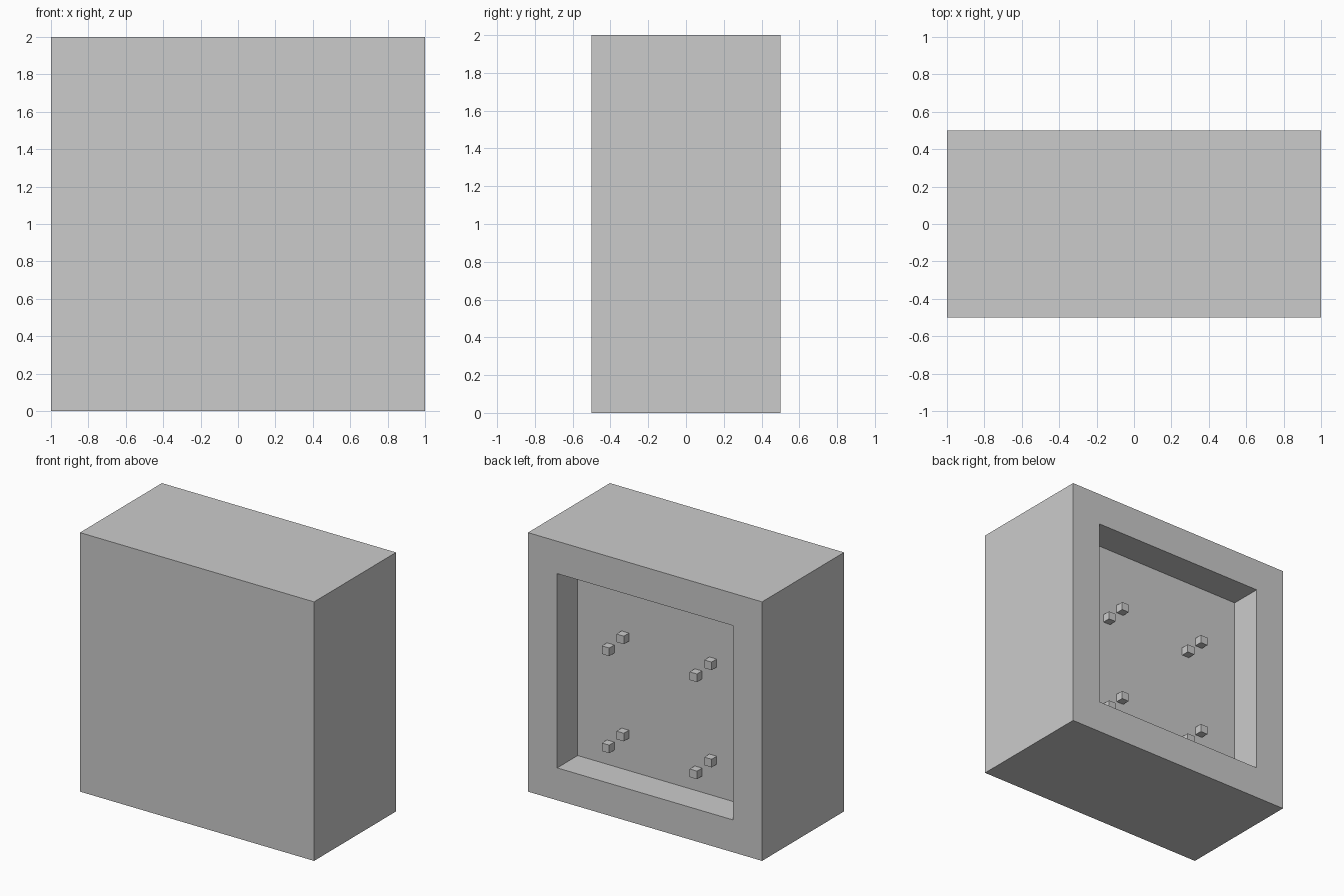
import bpy, bmesh
from mathutils import Matrix, Vector

if "Cube" in bpy.data.objects:
    bpy.data.objects.remove(bpy.data.objects["Cube"])


def finish(name, bm):
    bmesh.ops.recalc_face_normals(bm, faces=bm.faces[:])
    mesh = bpy.data.meshes.new(name)
    bm.to_mesh(mesh)
    bm.free()
    obj = bpy.data.objects.new(name, mesh)
    bpy.context.collection.objects.link(obj)
    return obj


def add_box(bm, center, size):
    matrix = Matrix.Translation(center) @ Matrix.Diagonal((*size, 1))
    bmesh.ops.create_cube(bm, size=1, matrix=matrix)


# Casing: a block with a square recess sunk into its back face
bm = bmesh.new()
add_box(bm, (0, 0, 1), (2, 1, 2))
bm.normal_update()
back = max(bm.faces, key=lambda f: f.calc_center_median().y)
bmesh.ops.inset_region(bm, faces=[back], thickness=0.25, use_even_offset=True)
pocket = bmesh.ops.extrude_discrete_faces(bm, faces=[back])["faces"][0]
bmesh.ops.translate(bm, verts=pocket.verts[:], vec=Vector((0, -0.25, 0)))
finish("casing", bm)

# Studs: four diagonal pairs of small cubes standing on the recess floor
S = 1 / 16
for row, z in enumerate((0.40625, 1.15625)):
    for col, x in enumerate((-0.28125, 0.46875)):
        bm = bmesh.new()
        for k in (0, 1):
            add_box(bm, (x - 2 * S * k, 0.25 + S / 2, z + 2 * S * k), (S, S, S))
        finish(f"stud_pair_{row}_{col}", bm)
